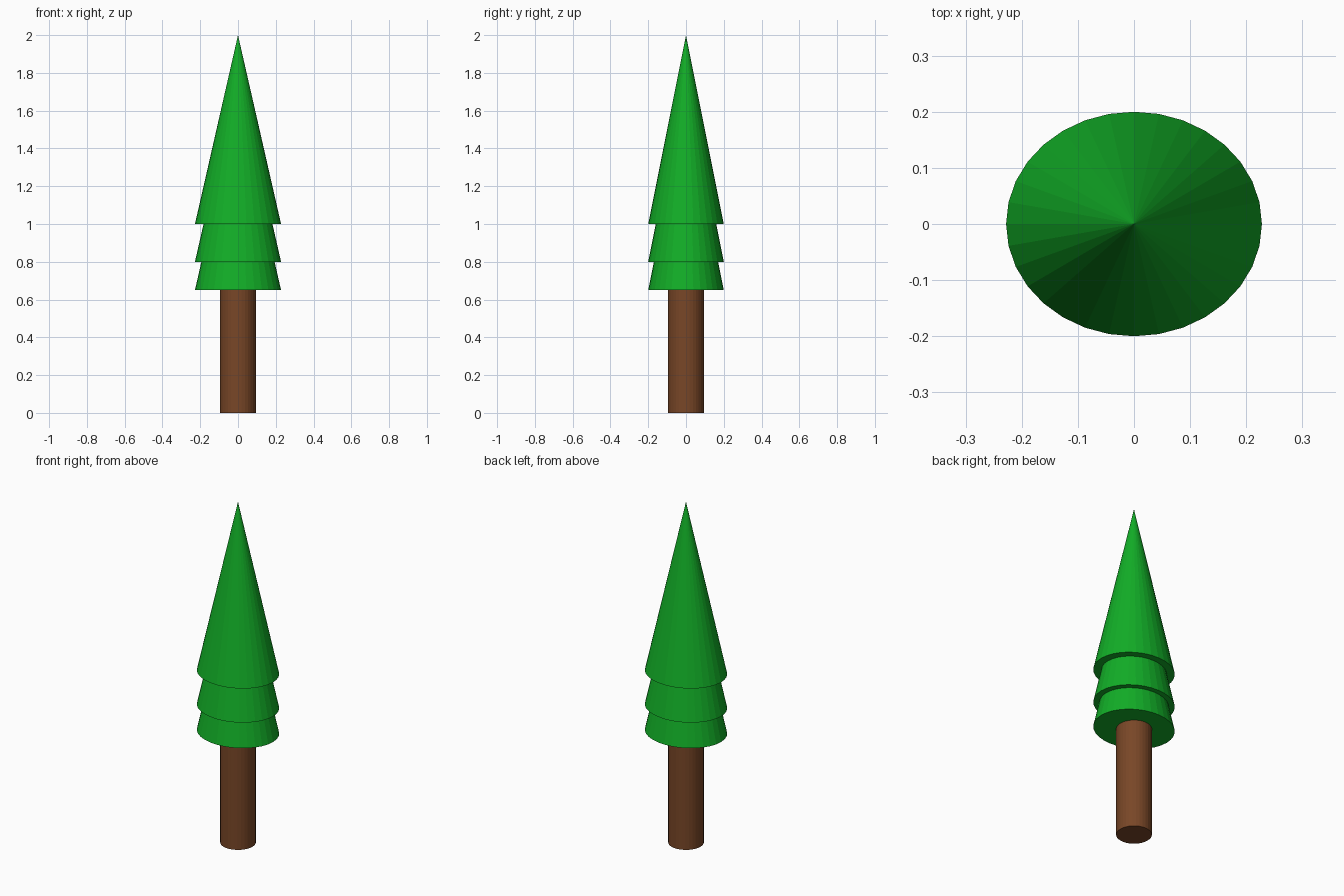
import bpy

if "Cube" in bpy.data.objects:
    bpy.data.objects.remove(bpy.data.objects["Cube"])


def material(name, rgb):
    m = bpy.data.materials.new(name)
    m.diffuse_color = (*rgb, 1)
    m.use_nodes = True
    m.node_tree.nodes["Principled BSDF"].inputs["Base Color"].default_value = m.diffuse_color
    return m


green = material("leaf green", (0.006, 0.42, 0.02))
brown = material("bark brown", (0.19, 0.062, 0.02))

# Trunk: runs slightly into the lowest tier
bpy.ops.mesh.primitive_cylinder_add(vertices=32, radius=0.095, depth=0.7, location=(0, 0, 0.35))
trunk = bpy.context.object
trunk.name = "trunk"
trunk.data.materials.append(brown)

# Foliage: three identical oval cones, stacked and overlapping
for name, base in (("lower_foliage", 0.65), ("middle_foliage", 0.8), ("top_foliage", 1.0)):
    bpy.ops.mesh.primitive_cone_add(vertices=32, radius1=1, radius2=0, depth=1,
                                    location=(0, 0, base + 0.5))
    tier = bpy.context.object
    tier.name = name
    tier.scale = (0.228, 0.2, 1)
    bpy.ops.object.transform_apply(location=False, rotation=False, scale=True)
    tier.data.materials.append(green)
